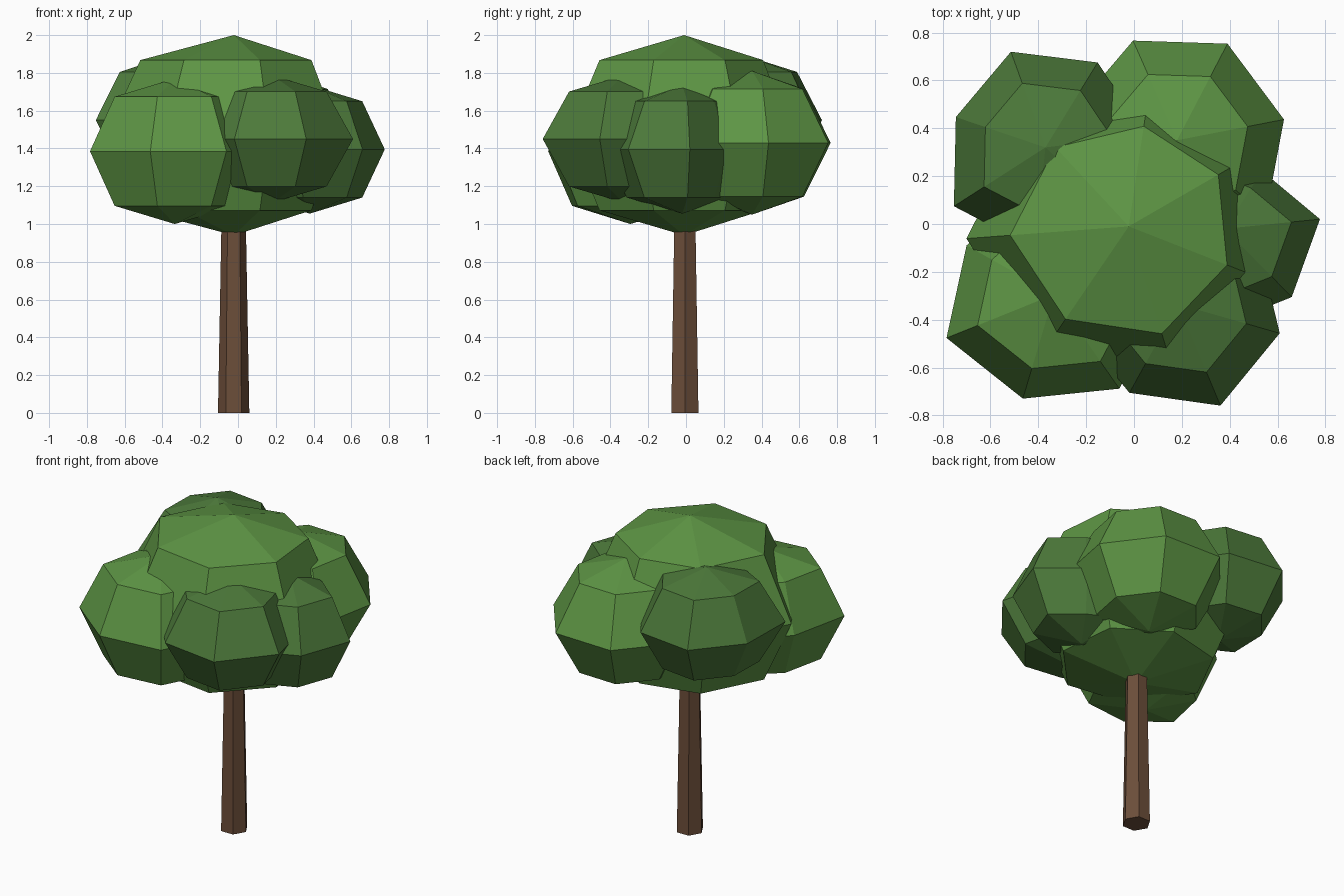
import bpy, bmesh, math

if "Cube" in bpy.data.objects:
    bpy.data.objects.remove(bpy.data.objects["Cube"])


def material(name, rgb):
    m = bpy.data.materials.new(name)
    m.diffuse_color = (*rgb, 1)
    m.use_nodes = True
    m.node_tree.nodes["Principled BSDF"].inputs["Base Color"].default_value = m.diffuse_color
    return m


LIGHT = material("light leaf green", (0.110, 0.300, 0.058))
DARK = material("dark leaf green", (0.072, 0.190, 0.042))
BARK = material("bark brown", (0.150, 0.076, 0.042))


def lathe(name, centre, profile, sides, phase, mat, tweaks={}):
    """Flat-faced revolved solid; profile is (radius, z), radius 0 makes a pole.
    tweaks scales the radius of single sides to make the outline irregular."""
    bm = bmesh.new()
    rings = []
    for r, z in profile:
        ring = []
        for i in range(sides if r > 0 else 1):
            a = math.radians(phase) + math.tau * i / sides
            s = r * tweaks.get(i, 1)
            ring.append(bm.verts.new((s * math.cos(a), s * math.sin(a), z)))
        rings.append(ring)
    for low, high in zip(rings, rings[1:]):
        for i in range(sides):
            j = (i + 1) % sides
            if len(low) == 1:
                bm.faces.new((low[0], high[j], high[i]))
            elif len(high) == 1:
                bm.faces.new((low[i], low[j], high[0]))
            else:
                bm.faces.new((low[i], low[j], high[j], high[i]))
    # close open ends
    for ring in (rings[0], rings[-1]):
        if len(ring) > 1:
            bm.faces.new(ring)
    bmesh.ops.recalc_face_normals(bm, faces=bm.faces)
    mesh = bpy.data.meshes.new(name)
    bm.to_mesh(mesh)
    bm.free()
    mesh.materials.append(mat)
    obj = bpy.data.objects.new(name, mesh)
    obj.location = centre
    bpy.context.collection.objects.link(obj)
    return obj


def foliage(name, centre, radius, half_height, phase, mat, ring=0.68, tweaks={}):
    """Seven-sided squashed ball with one ring above and below its widest ring."""
    shape = [(0, -1), (ring, -0.75), (1, 0), (ring, 0.75), (0, 1)]
    profile = [(r * radius, z * half_height) for r, z in shape]
    return lathe(name, centre, profile, 7, phase, mat, tweaks)


# Tapered six-sided trunk, running up into the crown
lathe("trunk", (-0.023, -0.006, 0), [(0.083, 0), (0.061, 1.2)], 6, 0, BARK)

# Crown: one large central mass ringed by five smaller ones
foliage("crown_centre", (-0.022, -0.01, 1.47), 0.63, 0.53, 30, LIGHT, 0.73,
        {0: 0.94, 1: 0.92, 2: 0.98, 3: 1.08, 4: 1.02, 5: 1.02, 6: 0.96})
foliage("crown_front_left", (-0.335, -0.295, 1.385), 0.465, 0.385, 202, LIGHT,
        0.71, {0: 1.04, 1: 0.975, 2: 1.03, 6: 0.9})
foliage("crown_front_right", (0.185, -0.335, 1.45), 0.45, 0.335, -16, DARK,
        0.67, {0: 0.98, 1: 0.92, 5: 0.94, 6: 1.02})
foliage("crown_right", (0.38, -0.02, 1.395), 0.399, 0.34, 5.8, DARK,
        0.70, {1: 0.72, 5: 1.06})
foliage("crown_back_right", (0.18, 0.35, 1.43), 0.455, 0.38, 11, LIGHT,
        0.66, {6: 1.07})
foliage("crown_back_left", (-0.37, 0.32, 1.55), 0.425, 0.34, 7, DARK,
        0.67, {1: 0.98, 3: 0.93, 4: 1.07})
